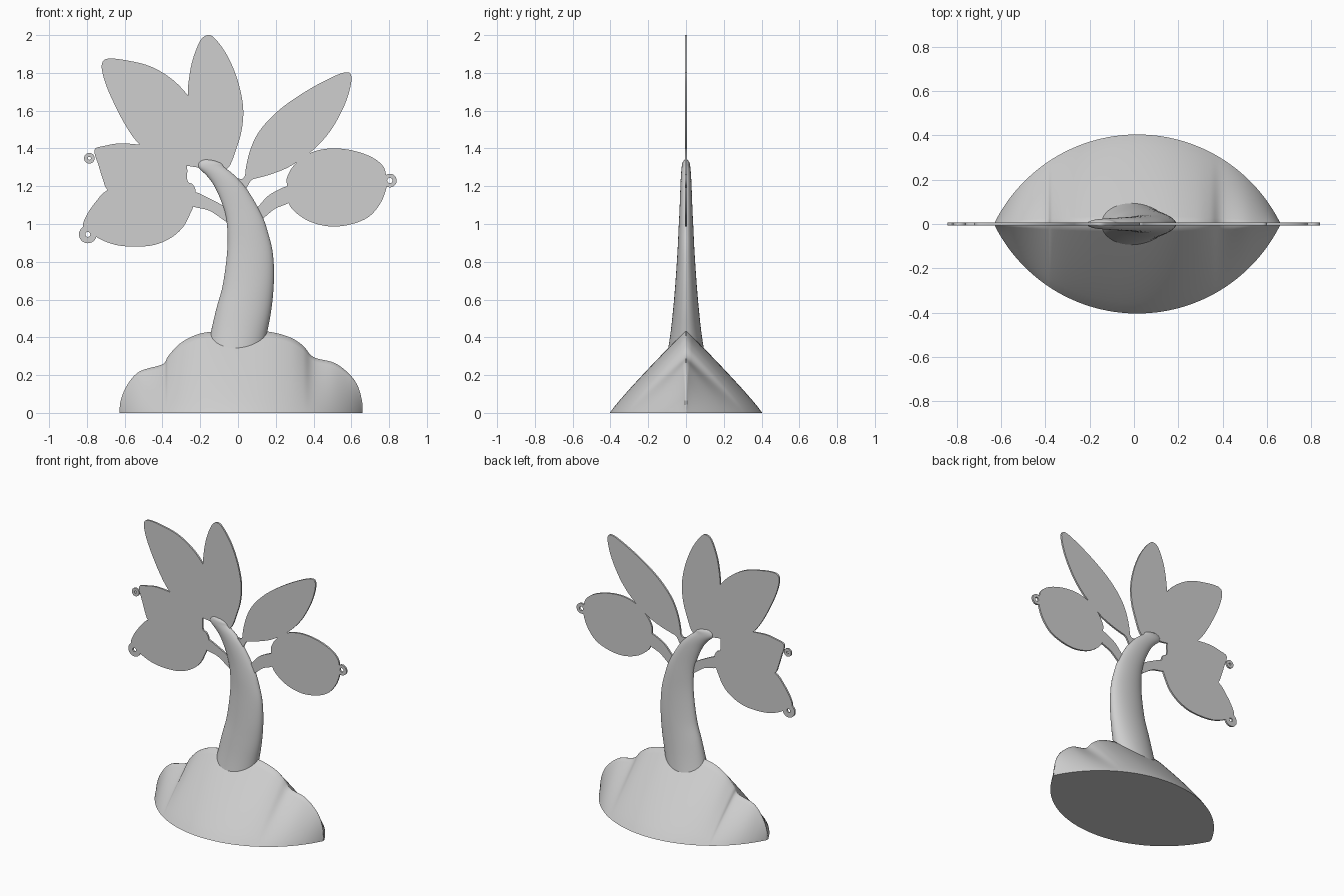
import bpy, bmesh, math

grey = bpy.data.materials.new("light_grey")
grey.diffuse_color = (0.62, 0.62, 0.62, 1)
HALF = 0.006  # half thickness of the flat leaf plates


def spline(pts, steps, closed):
    """Catmull-Rom smoothing of tuples of any length."""
    n, out = len(pts), []
    get = (lambda i: pts[i % n]) if closed else (lambda i: pts[max(0, min(n - 1, i))])
    for i in range(n if closed else n - 1):
        p = [get(i + k) for k in (-1, 0, 1, 2)]
        for s in range(steps):
            t = s / steps
            out.append(tuple(0.5 * (2 * b + (c - a) * t + (2 * a - 5 * b + 4 * c - d) * t * t
                             + (3 * b - a - 3 * c + d) * t ** 3) for a, b, c, d in zip(*p)))
    return out if closed else out + [pts[-1]]


def finish(name, bm, angle):
    bmesh.ops.recalc_face_normals(bm, faces=bm.faces)
    mesh = bpy.data.meshes.new(name)
    bm.to_mesh(mesh)
    bm.free()
    mesh.materials.append(grey)
    ob = bpy.data.objects.new(name, mesh)
    bpy.context.collection.objects.link(ob)
    bpy.ops.object.select_all(action='DESELECT')
    ob.select_set(True)
    bpy.context.view_layer.objects.active = ob
    bpy.ops.object.shade_smooth_by_angle(angle=math.radians(angle))


def loft(name, loops, ring=False, angle=40):
    """Skin closed loops; cap the ends unless they join into a ring."""
    bm = bmesh.new()
    rows = [[bm.verts.new(p) for p in lp] for lp in loops]
    pairs = list(zip(rows, rows[1:])) + ([(rows[-1], rows[0])] if ring else [])
    for a, b in pairs:
        for i in range(len(a)):
            j = (i + 1) % len(a)
            bm.faces.new((a[i], a[j], b[j], b[i]))
    if not ring:
        bm.faces.new(rows[0])
        bm.faces.new(rows[-1])
    finish(name, bm, angle)


def plate(name, pts):
    """Flat plate in the xz plane with a smoothed outline."""
    outline = spline(pts, 5, True)
    bm = bmesh.new()
    f, b = [[bm.verts.new((x, y, z)) for x, z in outline] for y in (-HALF, HALF)]
    bm.faces.new(f)
    bm.faces.new(b)
    for i in range(len(f)):
        j = (i + 1) % len(f)
        bm.faces.new((f[i], f[j], b[j], b[i]))
    finish(name, bm, 40)


def eyelet(name, cx, cz, r_out, r_in):
    section = [(r_in, -HALF), (r_out, -HALF), (r_out, HALF), (r_in, HALF)]
    angles = [math.tau * k / 28 for k in range(28)]
    loft(name, [[(cx + r * math.cos(a), y, cz + r * math.sin(a)) for r, y in section]
                for a in angles], ring=True)


# Mound: lens footprint rising to a thin lobed ridge
ridge = spline([(-0.628, 0.002), (-0.62, 0.07), (-0.585, 0.15), (-0.52, 0.22), (-0.40, 0.257),
                (-0.37, 0.30), (-0.31, 0.365), (-0.23, 0.41), (-0.14, 0.43), (0, 0.435),
                (0.16, 0.43), (0.275, 0.40), (0.345, 0.355), (0.40, 0.295), (0.51, 0.265),
                (0.59, 0.205), (0.635, 0.14), (0.657, 0.06), (0.66, 0.002)], 5, False)
R = (0.645 ** 2 + 0.4 ** 2) / 0.8
loops = []
for x, h in ridge:
    w = max(0, math.sqrt(max(0, R * R - (x - 0.015) ** 2)) - (R - 0.4))
    side = [(w * (1 - (k / 14) ** 1.08) + 0.004, h * k / 14) for k in range(15)]
    loops.append([(x, -y, z) for y, z in side] + [(x, y, z) for y, z in reversed(side)])
loft("mound", loops, angle=50)

# Trunk: ellipses spanning left edge, right edge, with half depth
trunk = spline([(-0.19, 0.22, 0.12, 0.22, 0.115), (-0.15, 0.40, 0.15, 0.40, 0.085),
                (-0.115, 0.55, 0.177, 0.55, 0.068), (-0.08, 0.68, 0.19, 0.70, 0.056),
                (-0.056, 0.87, 0.185, 0.84, 0.045), (-0.06, 1.01, 0.16, 0.95, 0.039),
                (-0.085, 1.11, 0.125, 1.05, 0.034), (-0.125, 1.2, 0.05, 1.18, 0.03),
                (-0.165, 1.255, -0.01, 1.25, 0.027), (-0.21, 1.30, -0.07, 1.30, 0.023),
                (-0.205, 1.33, -0.085, 1.32, 0.018), (-0.18, 1.343, -0.12, 1.335, 0.008)], 5, False)
loops = []
for xl, zl, xr, zr, d in trunk:
    loop = []
    for k in range(40):
        c, s = math.cos(math.tau * k / 40), math.sin(math.tau * k / 40)
        loop.append(((xl + xr) / 2 + (xr - xl) / 2 * c, d * s, (zl + zr) / 2 + (zr - zl) / 2 * c))
    loops.append(loop)
loft("trunk", loops, angle=60)

# Leaves
plate("leaf_upper_left", [
    (-0.10, 1.30), (-0.25, 1.305), (-0.41, 1.345), (-0.52, 1.42), (-0.60, 1.53), (-0.68, 1.69),
    (-0.715, 1.79), (-0.72, 1.85), (-0.69, 1.875), (-0.60, 1.868), (-0.465, 1.835),
    (-0.35, 1.767), (-0.265, 1.68), (-0.17, 1.55), (-0.10, 1.40)])
plate("leaf_top", [
    (-0.11, 1.28), (-0.05, 1.30), (-0.01, 1.395), (0.02, 1.50), (0.027, 1.62), (0, 1.755),
    (-0.053, 1.885), (-0.12, 1.98), (-0.16, 2.0), (-0.20, 1.97), (-0.24, 1.87),
    (-0.26, 1.765), (-0.265, 1.68), (-0.25, 1.55), (-0.20, 1.40)])
plate("leaf_left", [
    (-0.275, 1.32), (-0.35, 1.38), (-0.45, 1.41), (-0.52, 1.42), (-0.625, 1.427), (-0.70, 1.415),
    (-0.755, 1.40), (-0.757, 1.365), (-0.74, 1.315), (-0.715, 1.235), (-0.69, 1.18), (-0.60, 1.10),
    (-0.40, 1.06), (-0.26, 1.12), (-0.225, 1.17), (-0.24, 1.21), (-0.268, 1.23)])
plate("leaf_lower_left", [
    (-0.225, 1.17), (-0.235, 1.10), (-0.255, 1.05), (-0.29, 0.985), (-0.35, 0.93), (-0.44, 0.89),
    (-0.545, 0.88), (-0.65, 0.89), (-0.74, 0.925), (-0.775, 0.96), (-0.82, 0.985),
    (-0.805, 1.04), (-0.755, 1.115), (-0.69, 1.18), (-0.55, 1.23), (-0.40, 1.24), (-0.29, 1.21)])
plate("leaf_upper_right", [
    (0.04, 1.235), (0.045, 1.315), (0.075, 1.42), (0.127, 1.51), (0.222, 1.607), (0.355, 1.70),
    (0.487, 1.772), (0.565, 1.802), (0.598, 1.79), (0.595, 1.725), (0.56, 1.62), (0.487, 1.49),
    (0.39, 1.385), (0.275, 1.305), (0.17, 1.262), (0.075, 1.237)])
plate("leaf_right", [
    (0.26, 1.20), (0.26, 1.247), (0.30, 1.315), (0.38, 1.375), (0.487, 1.40), (0.603, 1.39),
    (0.71, 1.353), (0.772, 1.30), (0.785, 1.235), (0.783, 1.18), (0.75, 1.103), (0.688, 1.035),
    (0.593, 0.997), (0.487, 0.987), (0.38, 1.013), (0.30, 1.066), (0.265, 1.12)])

# Branches joining leaves to the trunk
plate("branch_left", [(-0.24, 1.17), (-0.14, 1.13), (-0.05, 1.08), (0, 1.05),
                      (0, 0.98), (-0.06, 1.01), (-0.15, 1.07), (-0.25, 1.10)])
plate("branch_right", [(0.275, 1.20), (0.17, 1.157), (0.105, 1.09), (0.06, 1.05),
                       (0.08, 1.0), (0.127, 1.025), (0.195, 1.08), (0.275, 1.12)])
plate("branch_upper_right", [(0.05, 1.27), (0.025, 1.24), (-0.01, 1.235), (-0.03, 1.17),
                             (0.03, 1.16), (0.04, 1.18), (0.065, 1.225), (0.09, 1.25)])

# Hanging eyelets at the leaf tips
eyelet("eyelet_left", -0.787, 1.348, 0.028, 0.008)
eyelet("eyelet_lower_left", -0.795, 0.945, 0.047, 0.013)
eyelet("eyelet_right", 0.804, 1.23, 0.036, 0.014)
